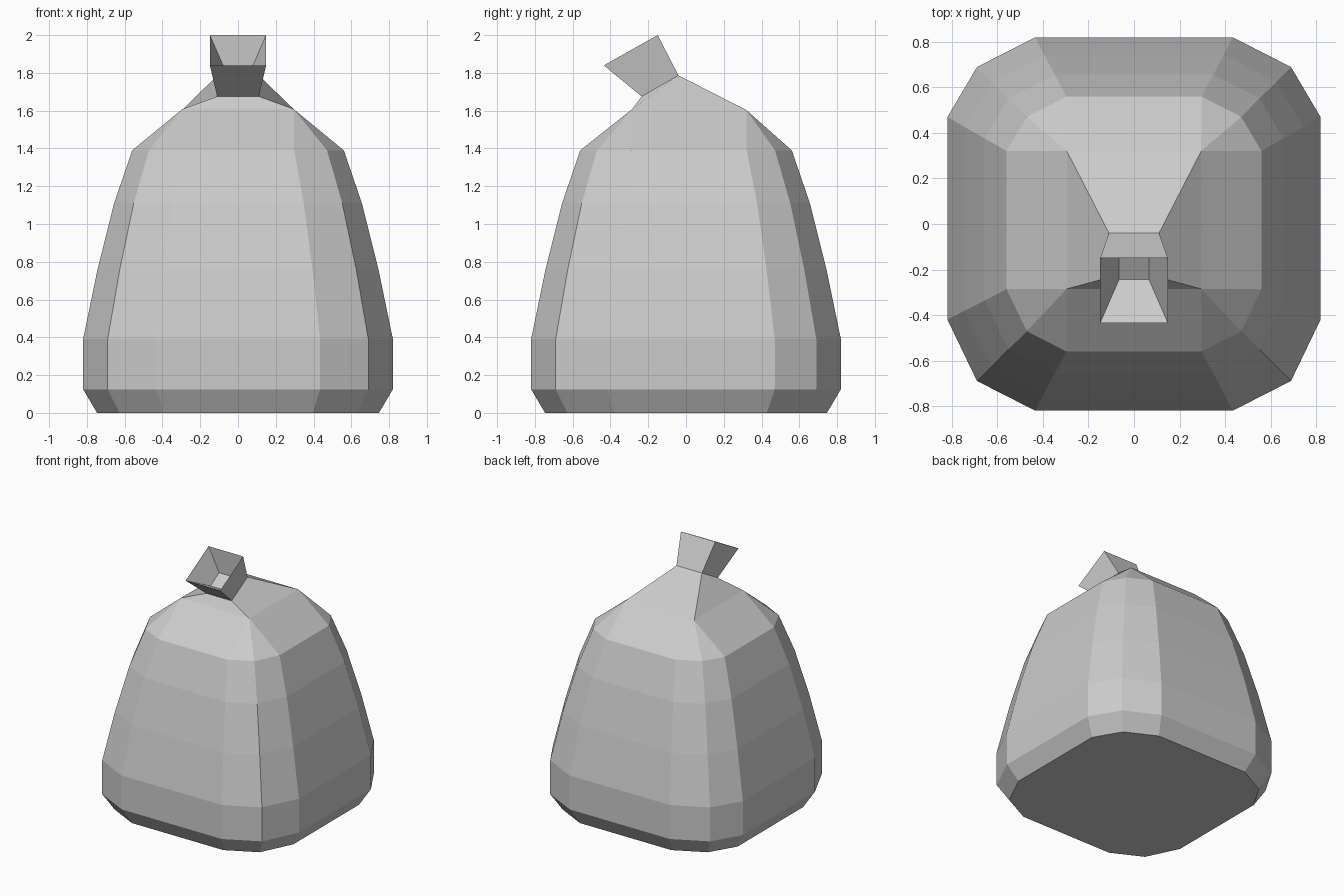
import bpy, bmesh

if "Cube" in bpy.data.objects:
    bpy.data.objects.remove(bpy.data.objects["Cube"])


def make_object(name, rings, cap_last=False):
    """Loft equal-length rings, cap the first (and optionally the last), weld collapsed corners."""
    bm = bmesh.new()
    loops = [[bm.verts.new(p) for p in ring] for ring in rings]
    n = len(loops[0])
    for lo, hi in zip(loops, loops[1:]):
        for i in range(n):
            j = (i + 1) % n
            bm.faces.new((lo[i], lo[j], hi[j], hi[i]))
    bm.faces.new(loops[0][::-1])
    if cap_last:
        bm.faces.new(loops[-1])
    bmesh.ops.remove_doubles(bm, verts=bm.verts[:], dist=0.0005)
    mesh = bpy.data.meshes.new(name)
    bm.to_mesh(mesh)
    bm.free()
    obj = bpy.data.objects.new(name, mesh)
    bpy.context.collection.objects.link(obj)
    return obj


def body_ring(z, s):
    """Twelve-sided rounded square, three points per corner."""
    w, c, a, front, back = 0.82, 0.69, 0.435, -0.42, 0.47
    pts = [(a, -w), (c, -c), (w, front), (w, back), (c, c), (a, w),
           (-a, w), (-c, c), (-w, back), (-w, front), (-c, -c), (-a, -w)]
    return [(x * s, y * s, z) for x, y in pts]


def quad_ring(hw, front, back):
    """Rectangle tilted about x, each corner repeated three times to match the body."""
    corners = [(hw, *front), (hw, *back), (-hw, *back), (-hw, *front)]
    return [p for p in corners for _ in range(3)]


# Bag body, pinched neck, flared tie and the hollow inside the tie
profile = [(0, 0.91), (0.125, 1), (0.39, 1), (0.76, 0.907), (1.11, 0.8), (1.39, 0.683)]
rings = [body_ring(z, s) for z, s in profile]
rings += [
    quad_ring(0.295, (-0.285, 1.608), (0.32, 1.603)),    # shoulders
    quad_ring(0.11, (-0.235, 1.675), (-0.04, 1.787)),    # neck
    quad_ring(0.149, (-0.435, 1.84), (-0.15, 2.0)),      # tie rim
    quad_ring(0.066, (-0.245, 1.748), (-0.138, 1.81)),   # hollow floor
]
make_object("tied_bag", rings, cap_last=True)
